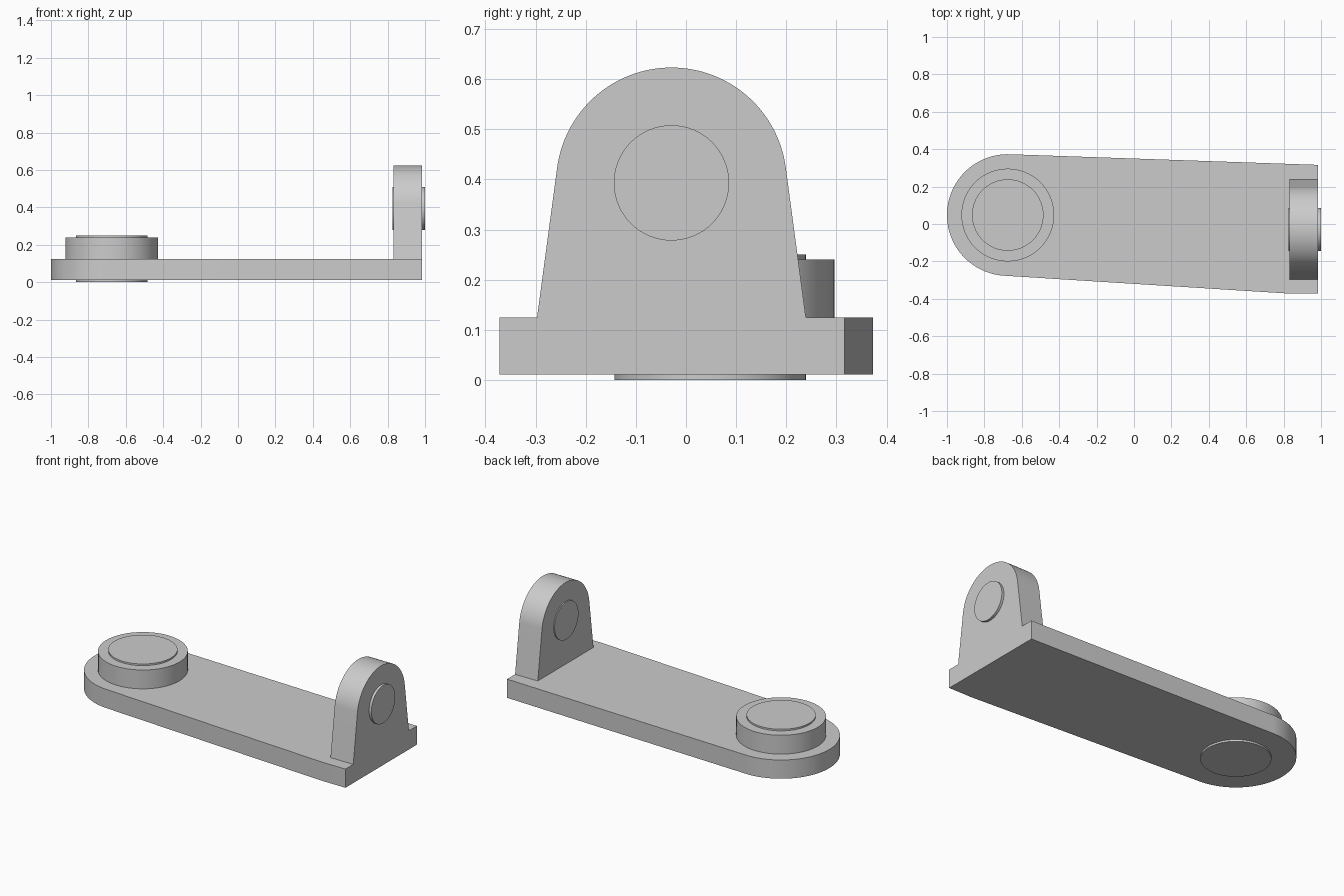
import bpy, bmesh, math
from mathutils import Vector

if "Cube" in bpy.data.objects:
    bpy.data.objects.remove(bpy.data.objects["Cube"])

grey = bpy.data.materials.new("plain grey")
grey.diffuse_color = (0.6, 0.6, 0.6, 1)
grey.use_nodes = True
grey.node_tree.nodes["Principled BSDF"].inputs["Base Color"].default_value = grey.diffuse_color


def extrude(name, outline, to_3d, low, high):
    """Prism of a 2D counter-clockwise outline between two depths."""
    bm = bmesh.new()
    face = bm.faces.new([bm.verts.new(to_3d(u, v, low)) for u, v in outline])
    step = Vector(to_3d(0, 0, high)) - Vector(to_3d(0, 0, low))
    new = bmesh.ops.extrude_face_region(bm, geom=[face])["geom"]
    bmesh.ops.translate(bm, vec=step, verts=[g for g in new if isinstance(g, bmesh.types.BMVert)])
    bmesh.ops.recalc_face_normals(bm, faces=bm.faces)
    mesh = bpy.data.meshes.new(name)
    bm.to_mesh(mesh)
    bm.free()
    mesh.materials.append(grey)
    obj = bpy.data.objects.new(name, mesh)
    bpy.context.collection.objects.link(obj)
    bpy.ops.object.select_all(action='DESELECT')
    obj.select_set(True)
    bpy.context.view_layer.objects.active = obj
    bpy.ops.object.shade_smooth_by_angle(angle=math.radians(20))
    return obj


def arc(c, r, a, b, n=64):
    return [(c[0] + r * math.cos(a + (b - a) * i / n),
             c[1] + r * math.sin(a + (b - a) * i / n)) for i in range(n + 1)]


def tangent(c, r, p, side):
    """Angle on the circle where the line from p touches it."""
    dx, dy = p[0] - c[0], p[1] - c[1]
    return math.atan2(dy, dx) + side * math.acos(r / math.hypot(dx, dy))


def flat(u, v, d):
    return (u, v, d)


def upright(u, v, d):
    return (d, u, v)


# Base plate: round end tapering out to a square end
hub = (-0.675, 0.048)
back, front = (0.985, 0.316), (0.83, -0.372)
start = tangent(hub, 0.325, back, 1)
end = tangent(hub, 0.325, front, -1) + 2 * math.pi
extrude("base_plate", arc(hub, 0.325, start, end) + [front, (0.985, -0.372), back],
        flat, 0.011, 0.125)

# Raised collar and the pin running through it
full = 2 * math.pi
extrude("pivot_collar", arc(hub, 0.248, 0, full)[:-1], flat, 0.125, 0.24)
extrude("pivot_pin", arc(hub, 0.191, 0, full)[:-1], flat, 0.0, 0.25)

# Upright lug with rounded top, and its cross pin
eye = (-0.029, 0.393)
right, left = (0.239, 0.125), (-0.297, 0.125)
extrude("upright_lug",
        arc(eye, 0.23, tangent(eye, 0.23, right, 1), tangent(eye, 0.23, left, -1) + full)
        + [left, right], upright, 0.832, 0.985)
extrude("lug_pin", arc(eye, 0.115, 0, full)[:-1], upright, 0.826, 1.0)
